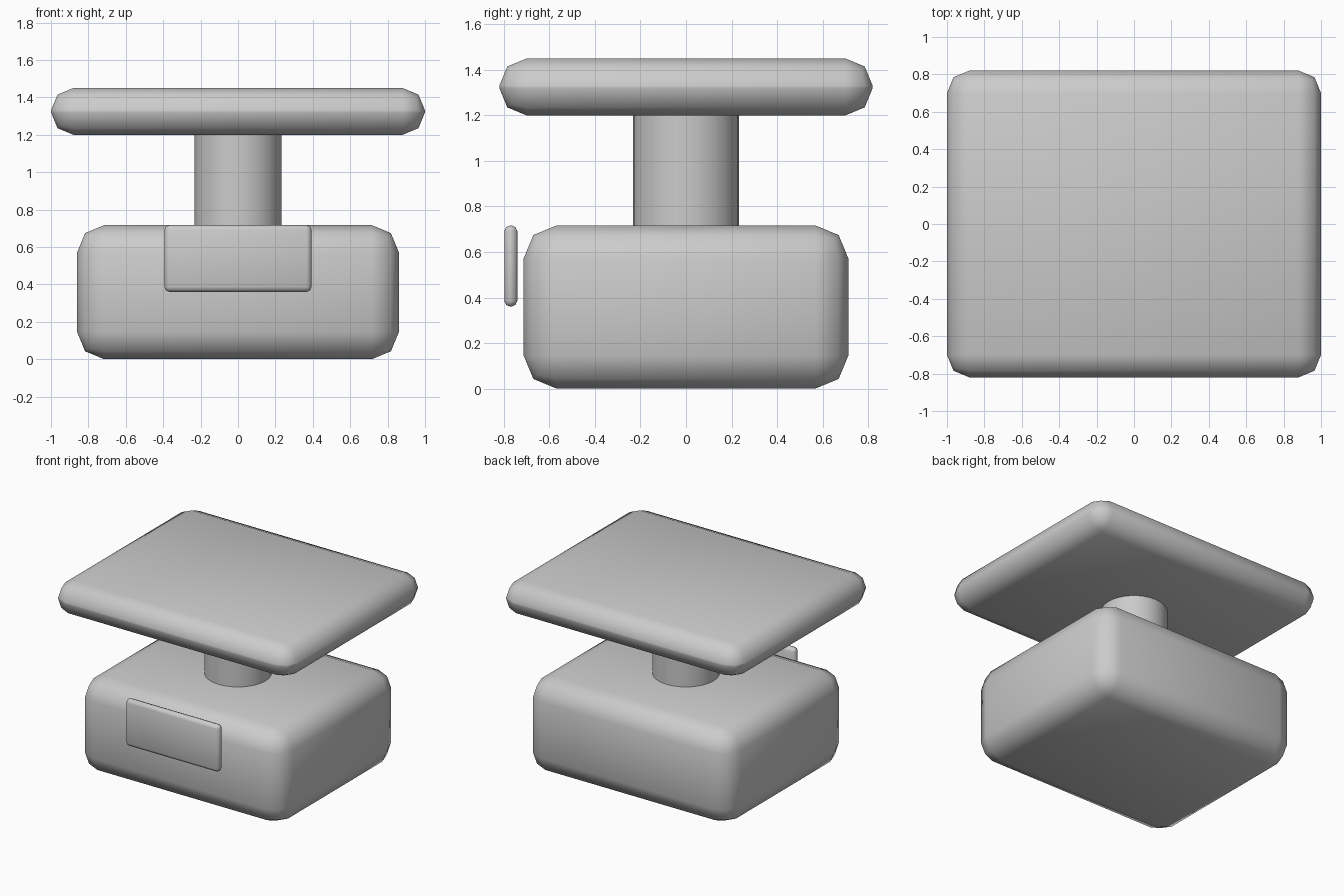
import bpy

# Remove the default cube
cube = bpy.data.objects.get("Cube")
if cube:
    bpy.data.objects.remove(cube, do_unlink=True)

# Single flat grey
grey = bpy.data.materials.new("light_grey")
grey.use_nodes = True
colour = (0.6, 0.6, 0.6, 1)
grey.diffuse_color = colour
bsdf = next(n for n in grey.node_tree.nodes if n.type == 'BSDF_PRINCIPLED')
bsdf.inputs["Base Color"].default_value = colour


def rounded_box(name, low, high, bevel):
    """Box between two corners with a two-step rounded edge."""
    centre = [(a + b) / 2 for a, b in zip(low, high)]
    size = [b - a for a, b in zip(low, high)]
    bpy.ops.mesh.primitive_cube_add(size=1, location=centre)
    obj = bpy.context.object
    obj.name = name
    obj.scale = size
    bpy.ops.object.transform_apply(location=False, rotation=False, scale=True)
    mod = obj.modifiers.new("rounding", 'BEVEL')
    mod.width = bevel
    mod.segments = 2
    mod.limit_method = 'NONE'
    bpy.ops.object.shade_smooth()
    obj.data.materials.append(grey)
    return obj


# Heavy base and the wide slab on top
rounded_box("base", (-0.86, -0.713, 0), (0.86, 0.713, 0.717), 0.145)
rounded_box("top_slab", (-1, -0.82, 1.2), (1, 0.82, 1.45), 0.12)

# Thin panel floating just ahead of the base
rounded_box("front_panel", (-0.393, -0.798, 0.36), (0.393, -0.741, 0.717), 0.026)

# Round neck joining base and slab
bottom, top = 0.7, 1.21
bpy.ops.mesh.primitive_cylinder_add(vertices=32, radius=0.232, depth=top - bottom,
                                    location=(0, 0, (bottom + top) / 2))
neck = bpy.context.object
neck.name = "neck"
neck.data.materials.append(grey)
bpy.ops.object.shade_smooth_by_angle()
